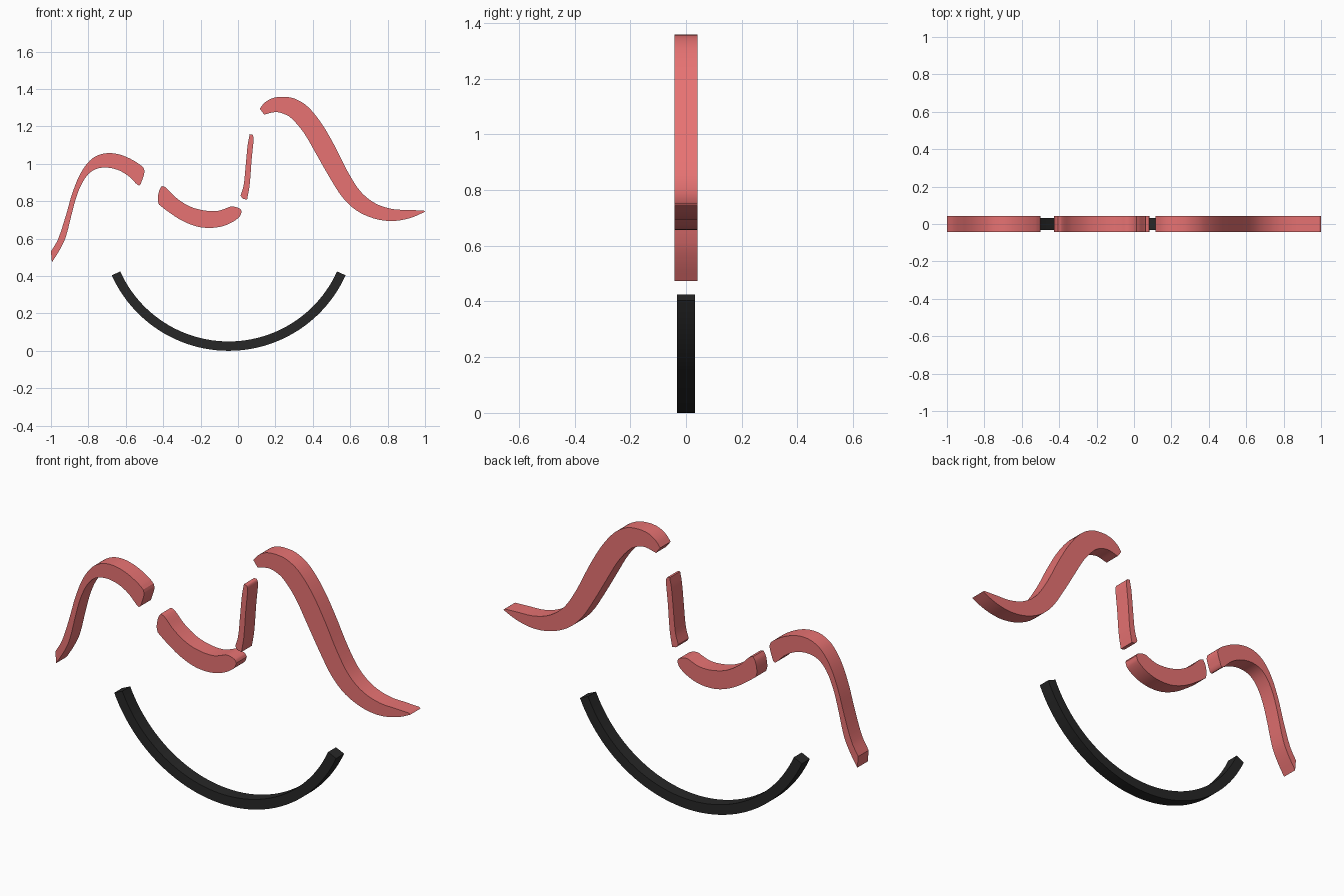
import bpy, bmesh, math
from mathutils import Vector

if "Cube" in bpy.data.objects:
    bpy.data.objects.remove(bpy.data.objects["Cube"])


def material(name, rgb):
    m = bpy.data.materials.new(name)
    m.diffuse_color = (*rgb, 1)
    m.use_nodes = True
    m.node_tree.nodes["Principled BSDF"].inputs["Base Color"].default_value = m.diffuse_color
    return m


def smooth_run(pts, steps=4):
    """Spline through the points, end point left out (the next run begins there)."""
    p = [Vector(q) for q in pts]
    p = [2 * p[0] - p[1]] + p + [2 * p[-1] - p[-2]]
    out = []
    for a, b, c, d in zip(p, p[1:], p[2:], p[3:]):
        span = (c - b).length
        m0 = (c - a).normalized() * span
        m1 = (d - b).normalized() * span
        for i in range(steps):
            t = i / steps
            out.append((2*t**3 - 3*t*t + 1) * b + (t**3 - 2*t*t + t) * m0
                       + (3*t*t - 2*t**3) * c + (t**3 - t*t) * m1)
    return out


def slab(name, outline, half_depth, mat):
    """Extrude a front-view outline along y, centred on y = 0."""
    bm = bmesh.new()
    face = bm.faces.new([bm.verts.new((x, -half_depth, z)) for x, z in outline])
    ext = bmesh.ops.extrude_face_region(bm, geom=[face])
    moved = [v for v in ext["geom"] if isinstance(v, bmesh.types.BMVert)]
    bmesh.ops.translate(bm, verts=moved, vec=(0, 2 * half_depth, 0))
    bmesh.ops.recalc_face_normals(bm, faces=bm.faces)
    me = bpy.data.meshes.new(name)
    bm.to_mesh(me)
    bm.free()
    ob = bpy.data.objects.new(name, me)
    bpy.context.collection.objects.link(ob)
    me.materials.append(mat)
    bpy.ops.object.select_all(action='DESELECT')
    ob.select_set(True)
    bpy.context.view_layer.objects.active = ob
    bpy.ops.object.shade_smooth_by_angle(angle=math.radians(30))
    return ob


def ribbon(name, runs):
    """Closed outline of smooth runs; corners fall where runs meet."""
    outline = []
    for i, run in enumerate(runs):
        outline += smooth_run(run + [runs[(i + 1) % len(runs)][0]])
    return slab(name, outline, 0.042, red)


red = material("red", (0.8, 0.17, 0.17))
black = material("black", (0.02, 0.02, 0.02))

# left wave
ribbon("left_wave", [
    [(-1.0, .531), (-.963, .595), (-.92, .724), (-.888, .836), (-.845, .943), (-.792, 1.017),
     (-.739, 1.049), (-.685, 1.057), (-.632, 1.049), (-.578, 1.028), (-.525, .996)],
    [(-.505, .978), (-.5, .955)],
    [(-.52, .891), (-.53, .884)],
    [(-.546, .895), (-.589, .937), (-.648, .969), (-.717, .98), (-.776, .964), (-.819, .921),
     (-.856, .846), (-.883, .756), (-.92, .611), (-.952, .542)],
    [(-.995, .473)],
])

# middle dip
ribbon("middle_dip", [
    [(-.407, .881), (-.386, .873), (-.333, .82), (-.258, .772), (-.178, .75), (-.108, .748),
     (-.066, .761), (-.034, .772), (.009, .761)],
    [(.02, .745), (.009, .718), (-.034, .686), (-.087, .665), (-.151, .657), (-.221, .665),
     (-.301, .697), (-.375, .745)],
    [(-.423, .782), (-.429, .809), (-.421, .857)],
])

# thin upright sliver
ribbon("upright_sliver", [
    [(.014, .83), (.03, .884), (.041, .99), (.052, 1.103)],
    [(.0625, 1.158), (.0785, 1.154)],
    [(.084, 1.13), (.073, 1.023), (.0625, .889)],
    [(.049, .809), (.025, .814)],
])

# right tall wave
ribbon("right_wave", [
    [(.116, 1.295), (.143, 1.327), (.185, 1.351), (.239, 1.358), (.303, 1.348), (.372, 1.306),
     (.447, 1.215), (.516, 1.097), (.586, .959), (.655, .852), (.735, .788), (.826, .758),
     (.917, .753)],
    [(.992, .75)],
    [(1.0, .744), (.944, .718), (.88, .70), (.81, .694), (.725, .708), (.634, .75), (.559, .82),
     (.49, .927), (.42, 1.049), (.351, 1.167), (.281, 1.247), (.233, 1.271), (.196, 1.276)],
    [(.14, 1.263)],
])

# black curved bar below
R, T, END, N = 0.686, 0.05, math.radians(65.7), 48
angles = [-END + 2 * END * i / N for i in range(N + 1)]
arc = lambda r, seq: [(-0.05 + r * math.sin(a), R - r * math.cos(a)) for a in seq]
slab("lower_arc", arc(R, angles) + arc(R - T, angles[::-1]), 0.032, black)
